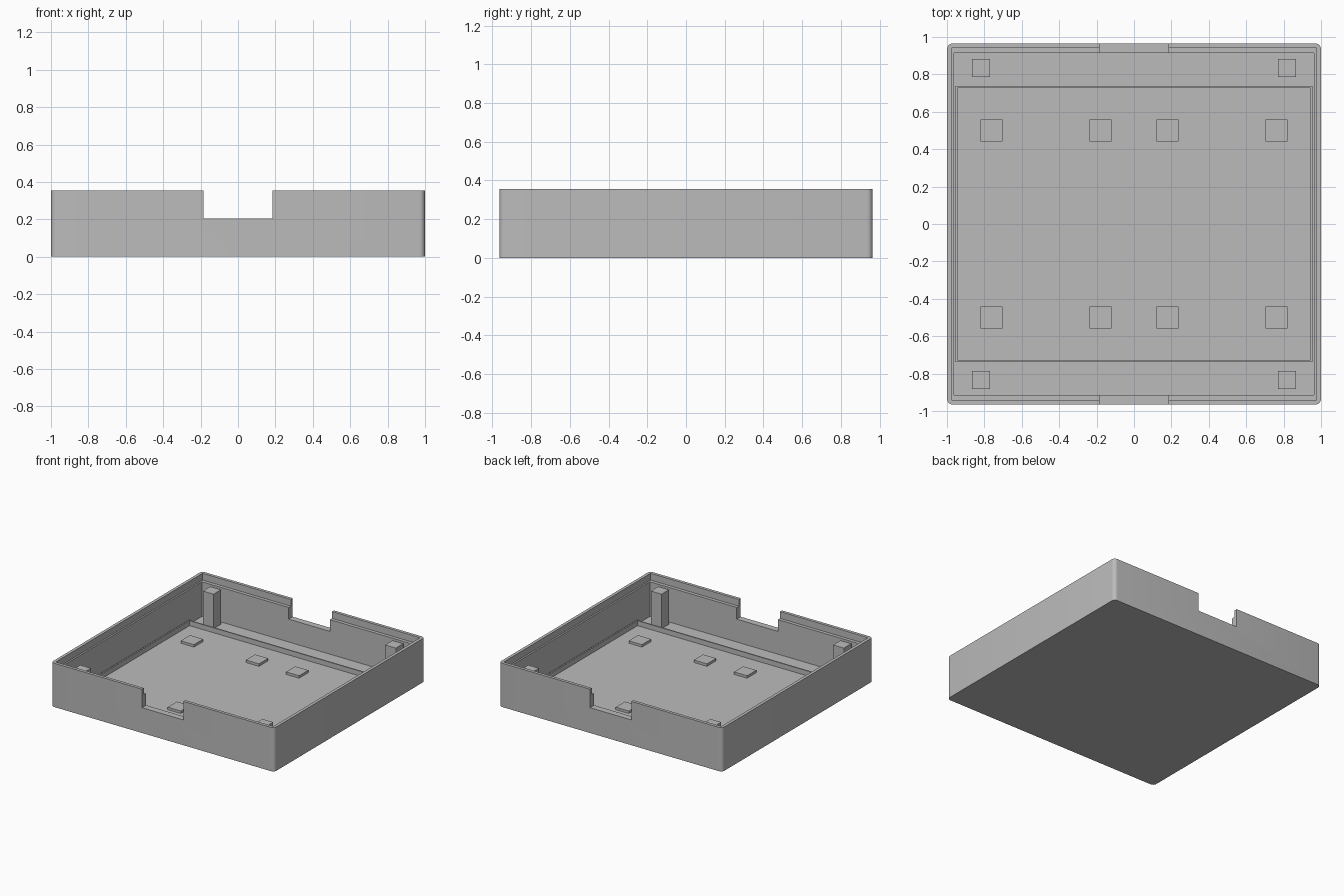
import bpy, bmesh, math

if "Cube" in bpy.data.objects:
    bpy.data.objects.remove(bpy.data.objects["Cube"])

HX, HY, H = 1.0, 0.965, 0.355      # outer half sizes and height
FLOOR, LEDGE = 0.02, 0.30          # floor top, lip ledge level

grey = bpy.data.materials.new("grey plastic")
grey.diffuse_color = (0.5, 0.5, 0.5, 1)
grey.use_nodes = True
grey.node_tree.nodes["Principled BSDF"].inputs["Base Color"].default_value = grey.diffuse_color


def box(name, x0, x1, y0, y1, z0, z1):
    """Axis-aligned box between the given limits."""
    bm = bmesh.new()
    bmesh.ops.create_cube(bm, size=1)
    for v in bm.verts:
        v.co.x = x1 if v.co.x > 0 else x0
        v.co.y = y1 if v.co.y > 0 else y0
        v.co.z = z1 if v.co.z > 0 else z0
    return finish(name, bm)


def finish(name, bm):
    me = bpy.data.meshes.new(name)
    bm.to_mesh(me)
    bm.free()
    me.materials.append(grey)
    ob = bpy.data.objects.new(name, me)
    bpy.context.collection.objects.link(ob)
    return ob


def cut(target, cutter):
    """Subtract the cutter from the target and remove it."""
    mod = target.modifiers.new("cut", 'BOOLEAN')
    mod.operation = 'DIFFERENCE'
    mod.solver = 'EXACT'
    mod.object = cutter
    bpy.context.view_layer.objects.active = target
    bpy.ops.object.modifier_apply(modifier=mod.name)
    bpy.data.objects.remove(cutter)


# Tray body: block with rounded upright corners
bm = bmesh.new()
R, N = 0.03, 6
ring = []
for i, (sx, sy) in enumerate([(1, 1), (-1, 1), (-1, -1), (1, -1)]):
    for k in range(N + 1):
        a = math.pi / 2 * (i + k / N)
        ring.append(bm.verts.new((sx * (HX - R) + R * math.cos(a),
                                  sy * (HY - R) + R * math.sin(a), 0)))
base = bm.faces.new(ring)
top = bmesh.ops.extrude_face_region(bm, geom=[base])["geom"]
for v in top:
    if isinstance(v, bmesh.types.BMVert):
        v.co.z = H
bmesh.ops.recalc_face_normals(bm, faces=bm.faces)
tray = finish("tray_body", bm)

# Main cavity, wider lip recess and the notches in front and back walls
cut(tray, box("cavity_cutter", -0.962, 0.962, -0.913, 0.913, FLOOR, 0.5))
cut(tray, box("lip_cutter", -0.975, 0.975, -0.94, 0.94, LEDGE, 0.5))
cut(tray, box("notch_cutter", -0.185, 0.185, -1.2, 1.2, 0.205, 0.5))

bpy.ops.object.select_all(action='DESELECT')
tray.select_set(True)
bpy.context.view_layer.objects.active = tray
bpy.ops.object.shade_smooth_by_angle(angle=math.radians(30))

# Low rim around the central floor area
rim = box("floor_rim", -0.955, 0.955, -0.738, 0.738, FLOOR - 0.005, 0.06)
cut(rim, box("rim_cutter", -0.944, 0.944, -0.728, 0.728, -0.1, 0.2))

# Corner posts
S = 0.048
for x in (-0.817, 0.817):
    for y in (-0.833, 0.833):
        box("corner_post", x - S, x + S, y - S, y + S, FLOOR - 0.005, LEDGE)

# Square floor pads
P = 0.059
for x in (-0.763, -0.18, 0.18, 0.763):
    for y in (-0.5, 0.5):
        box("floor_pad", x - P, x + P, y - P, y + P, FLOOR - 0.005, 0.04)
